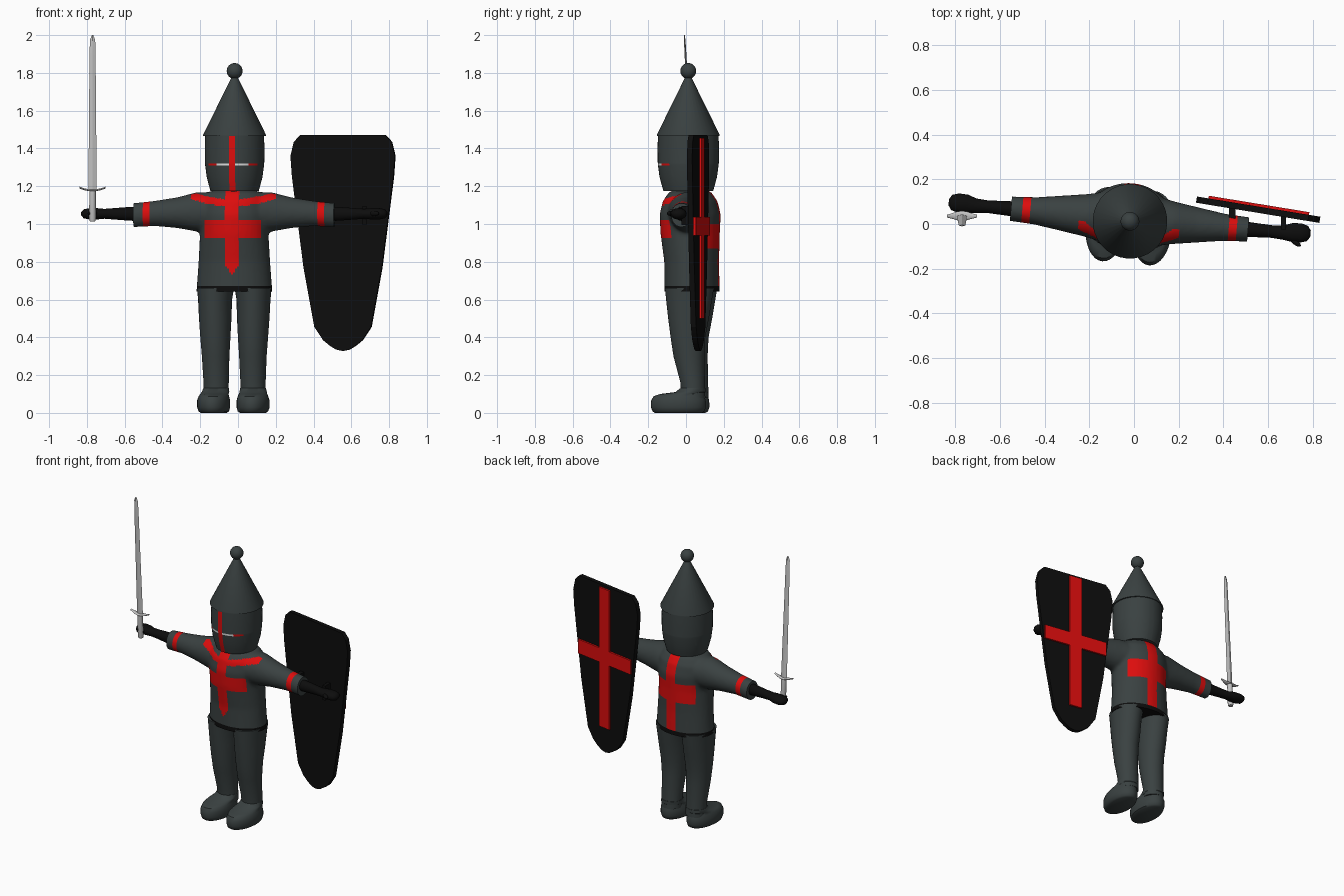
import bpy, bmesh, math
from mathutils import Matrix, Vector

if "Cube" in bpy.data.objects:
    bpy.data.objects.remove(bpy.data.objects["Cube"])

def mat(name, r, g, b):
    m = bpy.data.materials.new(name)
    m.diffuse_color = (r, g, b, 1)
    m.use_nodes = True
    m.node_tree.nodes["Principled BSDF"].inputs["Base Color"].default_value = m.diffuse_color
    return m

GREY = mat("dark_grey", 0.042, 0.053, 0.053)
RED = mat("red", 0.72, 0.004, 0.004)
BLACK = mat("black", 0.004, 0.004, 0.004)
SILVER = mat("silver", 0.56, 0.56, 0.56)
WHITE = mat("white", 0.9, 0.9, 0.9)

# the figure is turned slightly about the vertical axis
BODY = Matrix.Translation((-0.02, 0.022, 0)) @ Matrix.Rotation(math.radians(-5), 4, 'Z')
HEAD = Matrix.Translation((-0.018, 0.012, 0)) @ Matrix.Rotation(math.radians(-5), 4, 'Z')

def loft(bm, rings, axis='z', n=32):
    """rings: (position along axis, centre a, centre b, radius a, radius b)"""
    loops = []
    for t, ca, cb, ra, rb in rings:
        loop = []
        for i in range(n):
            a = 2 * math.pi * i / n
            u, v = ca + ra * math.cos(a), cb + rb * math.sin(a)
            loop.append(bm.verts.new((u, v, t) if axis == 'z' else (t, u, v)))
        loops.append(loop)
    for p, q in zip(loops, loops[1:]):
        for i in range(n):
            j = (i + 1) % n
            bm.faces.new((p[i], p[j], q[j], q[i]))
    bm.faces.new(loops[0][::-1])
    bm.faces.new(loops[-1])
    bmesh.ops.recalc_face_normals(bm, faces=bm.faces)

def finish(bm, name, mats, M=Matrix(), rule=None, angle=40):
    me = bpy.data.meshes.new(name)
    bmesh.ops.recalc_face_normals(bm, faces=bm.faces)
    if rule:
        for f in bm.faces:
            f.material_index = rule(f.calc_center_median())
    bm.transform(M)
    bm.to_mesh(me)
    bm.free()
    for m in mats:
        me.materials.append(m)
    me.shade_smooth()
    me.set_sharp_from_angle(angle=math.radians(angle))
    ob = bpy.data.objects.new(name, me)
    bpy.context.collection.objects.link(ob)
    return ob

def cut(bm, axis, values, clear_outer=False):
    for v in values:
        no = Vector((0, 0, 0))
        no[axis] = 1 if v >= 0 or not clear_outer else -1
        co = Vector((0, 0, 0))
        co[axis] = v
        bmesh.ops.bisect_plane(bm, geom=bm.verts[:] + bm.edges[:] + bm.faces[:],
                               plane_co=co, plane_no=no, clear_outer=clear_outer)

# tunic: torso and sleeves fused into one smooth skin
bm = bmesh.new()
loft(bm, [(z, 0, cy, rx, ry) for z, cy, rx, ry in (
    (.58, .01, .205, .147), (.64, .01, .202, .146), (.8, .008, .19, .145), (.95, 0, .182, .157),
    (1.05, 0, .19, .162), (1.12, 0, .185, .145), (1.165, 0, .15, .115), (1.185, 0, .08, .08))])
for s in (-1, 1):
    loft(bm, [(s * x, 0, cz, ry, rz) for x, cz, ry, rz in (
        (.08, 1.065, .12, .105), (.2, 1.064, .095, .104), (.3, 1.06, .08, .082),
        (.42, 1.056, .062, .067), (.53, 1.047, .055, .064), (.58, 1.045, .055, .064))], 'x')
tmp = finish(bm, "tunic_base", [])
rm = tmp.modifiers.new("fuse", 'REMESH')
rm.mode, rm.voxel_size = 'VOXEL', 0.011
sm = tmp.modifiers.new("soften", 'SMOOTH')
sm.factor, sm.iterations = 0.5, 6
dg = bpy.context.evaluated_depsgraph_get()
fused = bpy.data.meshes.new_from_object(tmp.evaluated_get(dg))
bpy.data.objects.remove(tmp)
bm = bmesh.new()
bm.from_mesh(fused)
cut(bm, 0, (-.533, .533), True)
bmesh.ops.bisect_plane(bm, geom=bm.verts[:] + bm.edges[:] + bm.faces[:],
                       plane_co=(0, 0, .643), plane_no=(0, 0, -1), clear_outer=True)
bmesh.ops.holes_fill(bm, edges=[e for e in bm.edges if e.is_boundary], sides=0)
cut(bm, 0, (-.482, -.446, -.15, -.037, .037, .15, .446, .482))
cut(bm, 2, (.672, .87, .925, 1.0, 1.02))

def tunic_rule(c):
    x, y, z = abs(c.x), c.y, c.z
    if z < .672:
        return 2
    if .446 < x < .482:
        return 1
    if y < 0:
        low = 1.135 - .04 * (1 - (x / .23) ** 2)
        collar = x < .23 and low < z < low + .036 and y < -.03
        cross = x < min(.037, (z - .735) * .9) or (x < .15 and .925 < z < 1.02)
        return int(collar or cross)
    return int(y > .05 and (x < .037 or (x < .15 and .87 < z < 1.0)))

finish(bm, "tunic", [GREY, RED, BLACK], BODY, tunic_rule)

# neck
bm = bmesh.new()
loft(bm, [(1.12, 0, 0, .1, .1), (1.2, 0, 0, .1, .1)])
finish(bm, "neck", [GREY], BODY)

# helmet with painted cross and eye slit
bm = bmesh.new()
loft(bm, [(z, 0, 0, r, r * 1.03) for z, r in (
    (1.175, .128), (1.2, .135), (1.25, .148), (1.32, .157), (1.40, .158), (1.47, .156))], n=48)
cut(bm, 0, (-.13, -.085, -.016, .016, .085, .13))
cut(bm, 2, (1.309, 1.321))

def helmet_rule(c):
    x = abs(c.x)
    if c.y > 0 or c.z < 1.18 or c.z > 1.469:
        return 0
    if x < .016:
        return 1
    if 1.309 < c.z < 1.321 and x < .13:
        return 2 if x < .085 else 1
    return 0

finish(bm, "helmet", [GREY, RED, WHITE], HEAD, helmet_rule)

# pointed helmet top and ball
bm = bmesh.new()
loft(bm, [(1.466, 0, 0, .167, .167), (1.472, 0, 0, .167, .167), (1.79, 0, 0, .01, .01)])
finish(bm, "helmet_cone", [GREY], HEAD)
bm = bmesh.new()
bmesh.ops.create_uvsphere(bm, u_segments=24, v_segments=16, radius=.042)
finish(bm, "helmet_ball", [GREY], HEAD @ Matrix.Translation((0, 0, 1.81)))

for s, side in ((-1, "right"), (1, "left")):
    # leg
    bm = bmesh.new()
    loft(bm, [(z, s * cx, cy, rx, ry) for z, cx, cy, rx, ry in (
        (.08, .098, .025, .066, .064), (.16, .098, .022, .067, .065), (.3, .099, .002, .073, .082),
        (.4, .1, -.003, .08, .092), (.5, .101, 0, .086, .108), (.6, .102, .003, .09, .122),
        (.66, .1, .005, .098, .13))])
    finish(bm, side + "_leg", [GREY], BODY)
    # boot
    bm = bmesh.new()
    loft(bm, [(z, s * cx, cy, rx, ry) for z, cx, cy, rx, ry in (
        (0, .104, -.053, .068, .125), (.008, .104, -.053, .08, .138), (.03, .105, -.053, .087, .146),
        (.065, .105, -.053, .087, .145), (.088, .104, -.05, .08, .135), (.1, .103, -.035, .075, .115),
        (.11, .1, .01, .073, .08), (.132, .098, .024, .068, .066))])
    finish(bm, side + "_boot", [GREY], BODY)
    # forearm and hand
    bm = bmesh.new()
    loft(bm, [(s * x, cy, 1.054, ry, rz) for x, cy, ry, rz in (
        (.48, 0, .036, .04), (.56, 0, .032, .036), (.64, 0, .028, .03), (.69, 0, .032, .026),
        (.73, .004, .042, .03), (.77, .005, .043, .03), (.8, .005, .034, .024), (.813, .005, .014, .01))], 'x', 20)
    finish(bm, side + "_forearm", [BLACK], BODY, angle=60)
    # thumb
    bm = bmesh.new()
    bmesh.ops.create_uvsphere(bm, u_segments=14, v_segments=8, radius=1)
    finish(bm, side + "_thumb", [BLACK], BODY @ Matrix.Translation((s * .745, -.035, 1.056))
           @ Matrix.Rotation(s * -.6, 4, 'Z') @ Matrix.Diagonal((.035, .013, .014, 1)))

# sword, leaning slightly forward
SWORD = Matrix.Translation((-.77, .045, 1.015)) @ Matrix.Rotation(math.radians(3.1), 4, 'X')
bm = bmesh.new()
loft(bm, [(.165, 0, 0, .022, .006), (.88, 0, 0, .016, .005), (.96, 0, 0, .014, .004), (.986, 0, 0, .004, .002)], n=4)
finish(bm, "sword_blade", [SILVER], SWORD, angle=20)
bm = bmesh.new()
loft(bm, [(0, 0, 0, .015, .015), (.012, 0, 0, .018, .018), (.16, 0, 0, .017, .017)], n=16)
finish(bm, "sword_grip", [SILVER], SWORD)
bm = bmesh.new()
loft(bm, [(x, 0, .163 + 3.2 * x * x, r, .005) for x, r in (
    (-.068, .006), (-.045, .012), (-.02, .02), (0, .022), (.02, .02), (.045, .012), (.068, .006))], 'x', 12)
finish(bm, "sword_guard", [SILVER], SWORD)

# shield, cross on its outer face
SHIELD = Matrix.Translation((.556, .064, 0)) @ Matrix.Rotation(math.radians(-9.3), 4, 'Z')

def plate(name, outline, y0, y1, material):
    bm = bmesh.new()
    face = bm.faces.new([bm.verts.new((x, y0, z)) for x, z in outline])
    res = bmesh.ops.extrude_face_region(bm, geom=[face])
    bmesh.ops.translate(bm, vec=(0, y1 - y0, 0), verts=[v for v in res["geom"] if isinstance(v, bmesh.types.BMVert)])
    finish(bm, name, [material], SHIELD, angle=20)

half = [(.228, 1.47), (.262, 1.435), (.28, 1.36), (.272, 1.25), (.21, .77), (.152, .455), (.105, .385), (.068, .355), (.035, .335)]
plate("shield", half + [(0, .328)] + [(-x, z) for x, z in reversed(half)], -.014, .014, BLACK)
w, h = .045, .228
plate("shield_cross", [(w, 1.455), (w, 1.037), (h, 1.037), (h, .94), (w, .94), (w, .5),
                       (-w, .5), (-w, .94), (-h, .94), (-h, 1.037), (-w, 1.037), (-w, 1.455)], .013, .026, RED)

# shield straps
for i, (x, y, r) in enumerate(((.44, .045, .014), (.67, .01, .011))):
    bm = bmesh.new()
    bmesh.ops.create_cube(bm, size=1)
    finish(bm, "shield_strap_%d" % (i + 1), [BLACK], Matrix.Translation((x, y, 1.045))
           @ Matrix.Diagonal((2 * r, .07, .1, 1)))
